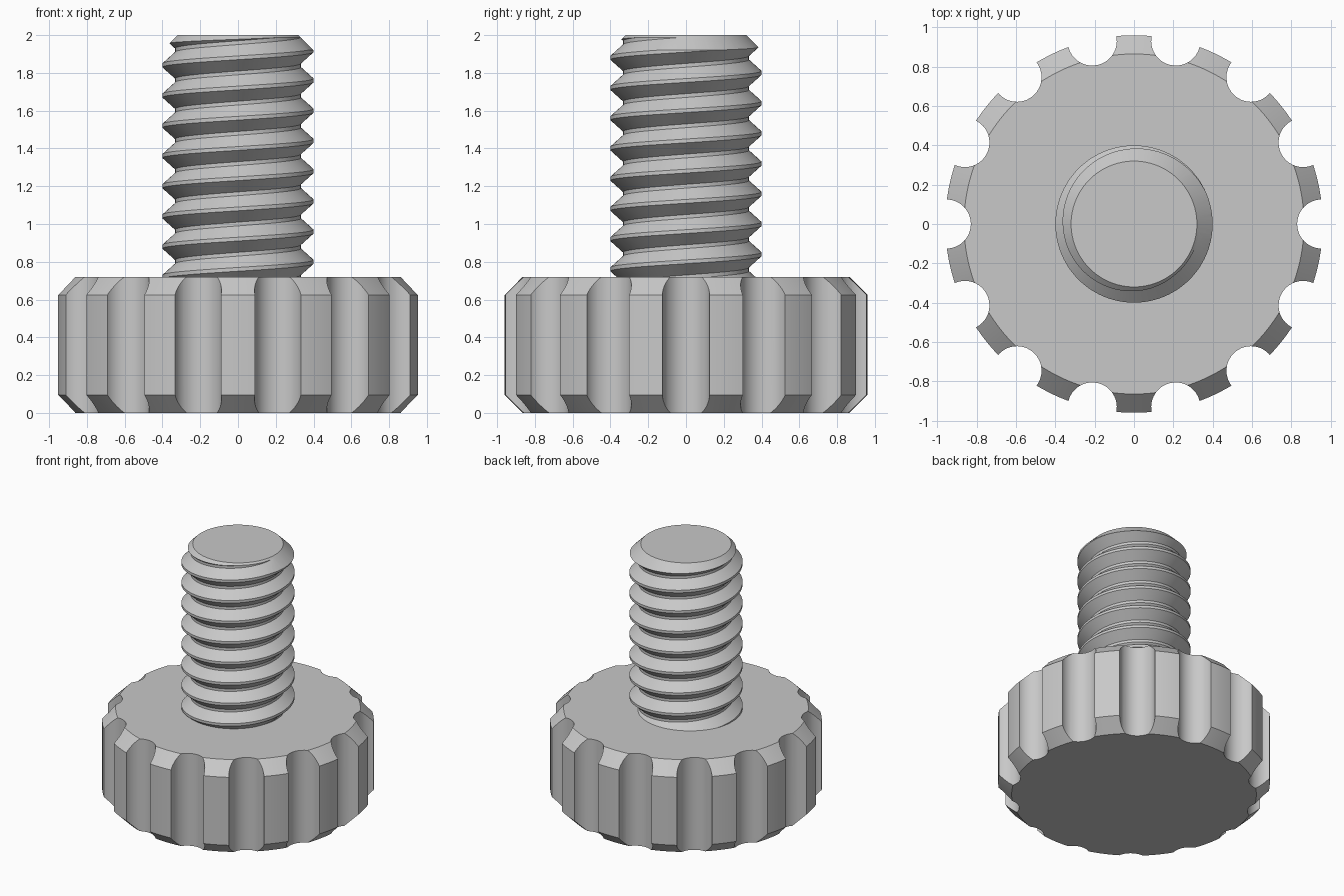
import bpy, bmesh
from math import pi, sin, cos, radians
from mathutils import Matrix

cube = bpy.data.objects.get("Cube")
if cube:
    bpy.data.objects.remove(cube, do_unlink=True)

steel = bpy.data.materials.new("plain_grey")
steel.use_nodes = True
grey = (0.58, 0.58, 0.58, 1)
steel.diffuse_color = grey
steel.node_tree.nodes["Principled BSDF"].inputs["Base Color"].default_value = grey

LOBES = 14
TOP = 0.72          # top of the knob
PITCH = 0.16
CREST, ROOT = 0.40, 0.333


def make_object(name, bm):
    bmesh.ops.recalc_face_normals(bm, faces=bm.faces)
    mesh = bpy.data.meshes.new(name)
    bm.to_mesh(mesh)
    bm.free()
    mesh.materials.append(steel)
    ob = bpy.data.objects.new(name, mesh)
    bpy.context.collection.objects.link(ob)
    return ob


def turned(name, profile, segments):
    """Solid of revolution from (radius, height) pairs, with flat ends."""
    bm = bmesh.new()
    rings = [[bm.verts.new((r * cos(2 * pi * i / segments), r * sin(2 * pi * i / segments), z))
              for i in range(segments)] for r, z in profile]
    for a, b in zip(rings, rings[1:]):
        for i in range(segments):
            k = (i + 1) % segments
            bm.faces.new((a[i], a[k], b[k], b[i]))
    bm.faces.new(rings[0])
    bm.faces.new(rings[-1])
    return make_object(name, bm)


def boolean(ob, tool, operation):
    tool.hide_render = True
    mod = ob.modifiers.new(operation.lower(), 'BOOLEAN')
    mod.operation, mod.object, mod.solver = operation, tool, 'EXACT'
    bpy.ops.object.select_all(action='DESELECT')
    bpy.context.view_layer.objects.active = ob
    ob.select_set(True)
    bpy.ops.object.modifier_apply(modifier=mod.name)
    bpy.data.objects.remove(tool, do_unlink=True)
    bpy.ops.object.shade_smooth_by_angle(angle=radians(25))


# Knob: chamfered disc with round finger grooves
knob = turned("knob", [(0.865, 0), (0.96, 0.095), (0.96, TOP - 0.095), (0.865, TOP)], 168)
bm = bmesh.new()
for i in range(LOBES):
    place = Matrix.Rotation(2 * pi * i / LOBES, 4, 'Z') @ Matrix.Translation((0.955, 0, TOP / 2))
    bmesh.ops.create_cone(bm, cap_ends=True, segments=48, radius1=0.125, radius2=0.125,
                          depth=1.2, matrix=place)
boolean(knob, make_object("groove_cutter", bm), 'DIFFERENCE')

# Threaded stud: a right-handed helical strip, closed to the axis at both ends
STEPS, TURNS = 96, 11
START = 1.92 - 9 * PITCH
section = [(CREST, -0.01), (CREST, 0.01), (ROOT, 0.07), (ROOT, 0.09)]
bm = bmesh.new()
rows = []
for j in range(STEPS * TURNS + 1):
    a = 2 * pi * j / STEPS
    lift = START + PITCH * j / STEPS
    rows.append([bm.verts.new((r * cos(a), r * sin(a), lift + dz)) for r, dz in section])
for j in range(STEPS * TURNS):
    left, right = list(rows[j]), list(rows[j + 1])
    if j + 1 + STEPS < len(rows):
        left.append(rows[j + STEPS][0])
        right.append(rows[j + 1 + STEPS][0])
    for p in range(len(left) - 1):
        bm.faces.new((left[p], right[p], right[p + 1], left[p + 1]))
# bridge the strip ends to the neighbouring turn
bm.verts.ensure_lookup_table()
bmesh.ops.recalc_face_normals(bm, faces=bm.faces)
rim = [e for e in bm.edges if e.is_boundary]
ends = {False: bm.verts.new((0, 0, START - 0.1)),
        True: bm.verts.new((0, 0, START + PITCH * TURNS + 0.1))}
for e in rim:
    upper = e.verts[0].co.z > 1.4
    bm.faces.new((e.verts[0], e.verts[1], ends[upper]))
# any gap left at the strip ends
bmesh.ops.holes_fill(bm, edges=[e for e in bm.edges if e.is_boundary], sides=0)
stud = make_object("threaded_stud", bm)

# Trim the stud to length with a 45 degree lead-in chamfer
blank = turned("stud_blank", [(0.5, TOP - 0.02), (0.5, 1.82), (0.32, 2.0)], 96)
boolean(stud, blank, 'INTERSECT')
